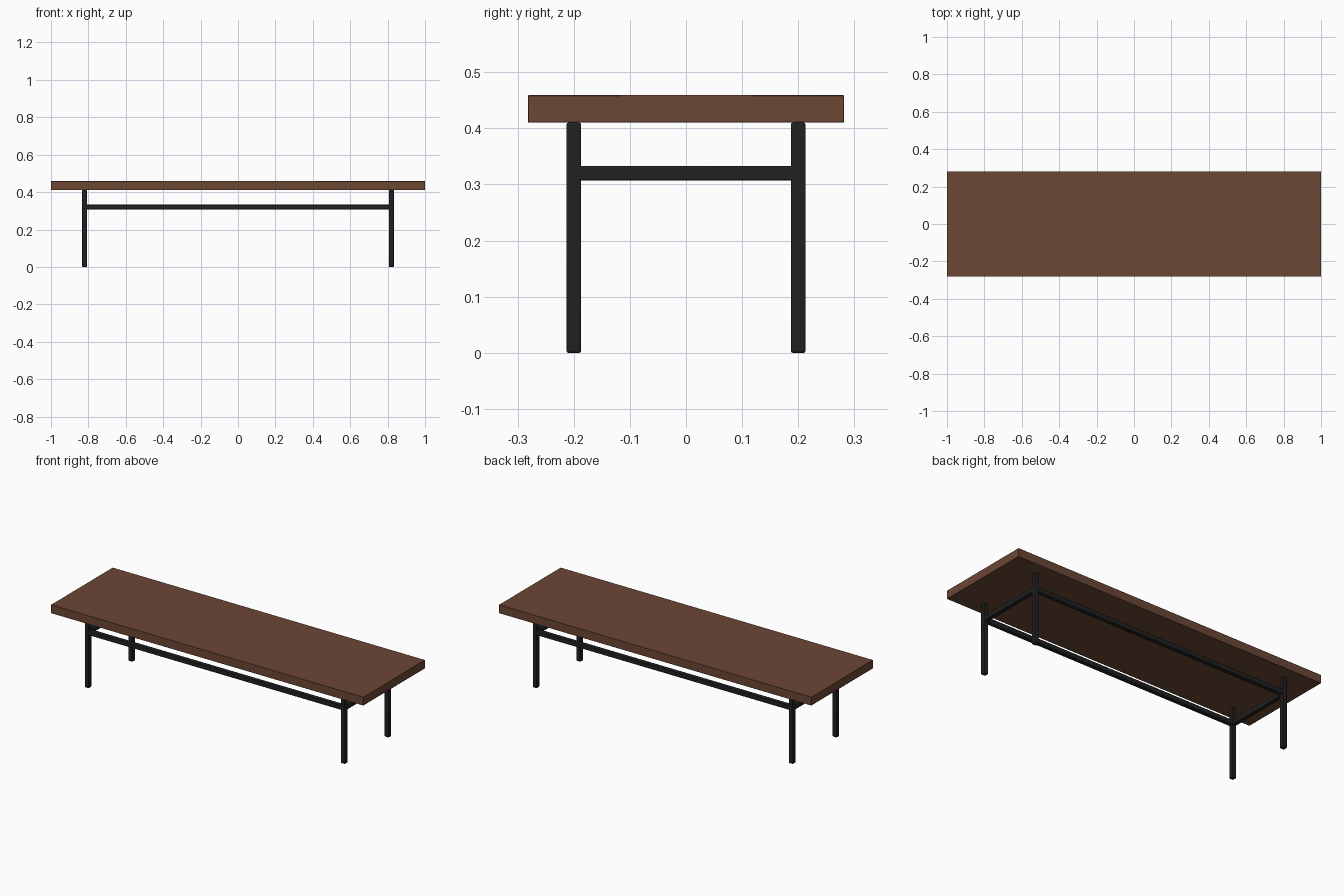
import bpy

cube = bpy.data.objects.get("Cube")
if cube:
    bpy.data.objects.remove(cube, do_unlink=True)


def material(name, rgb, roughness):
    mat = bpy.data.materials.new(name)
    mat.use_nodes = True
    colour = (*rgb, 1.0)
    mat.diffuse_color = colour
    shader = mat.node_tree.nodes["Principled BSDF"]
    shader.inputs["Base Color"].default_value = colour
    shader.inputs["Roughness"].default_value = roughness
    return mat


wood = material("brown wood", (0.15, 0.063, 0.036), 0.6)
metal = material("black metal", (0.015, 0.015, 0.016), 0.5)


def box(name, centre, size, mat, bevel, segments):
    """Box with softened edges."""
    bpy.ops.mesh.primitive_cube_add(size=1, location=centre)
    obj = bpy.context.object
    obj.name = name
    obj.scale = size
    bpy.ops.object.transform_apply(location=False, rotation=False, scale=True)
    obj.data.materials.append(mat)
    mod = obj.modifiers.new("soft edges", "BEVEL")
    mod.width = bevel
    mod.segments = segments
    bpy.ops.object.shade_smooth_by_angle()
    return obj


TOP, UNDER = 0.459, 0.41
LEG_X, LEG_Y, BAR = 0.82, 0.2, 0.026
RAIL_Z = 0.32

# Seat slab
box("seat", (0, 0, (TOP + UNDER) / 2), (2, 0.564, TOP - UNDER), wood, 0.001, 1)

# Square-tube legs, reaching the underside of the seat
for x, side in ((LEG_X, "left"), (-LEG_X, "right")):
    for y, end in ((-LEG_Y, "front"), (LEG_Y, "back")):
        box(f"{end}_{side}_leg", (x, y, UNDER / 2), (BAR, BAR, UNDER), metal, 0.003, 2)
    # Short rail joining the two legs of this side
    box(f"{side}_rail", (x, 0, RAIL_Z), (BAR, 2 * LEG_Y, BAR), metal, 0.003, 2)

# Long rails
for y, end in ((-LEG_Y, "front"), (LEG_Y, "back")):
    box(f"{end}_rail", (0, y, RAIL_Z), (2 * LEG_X, BAR, BAR), metal, 0.003, 2)
